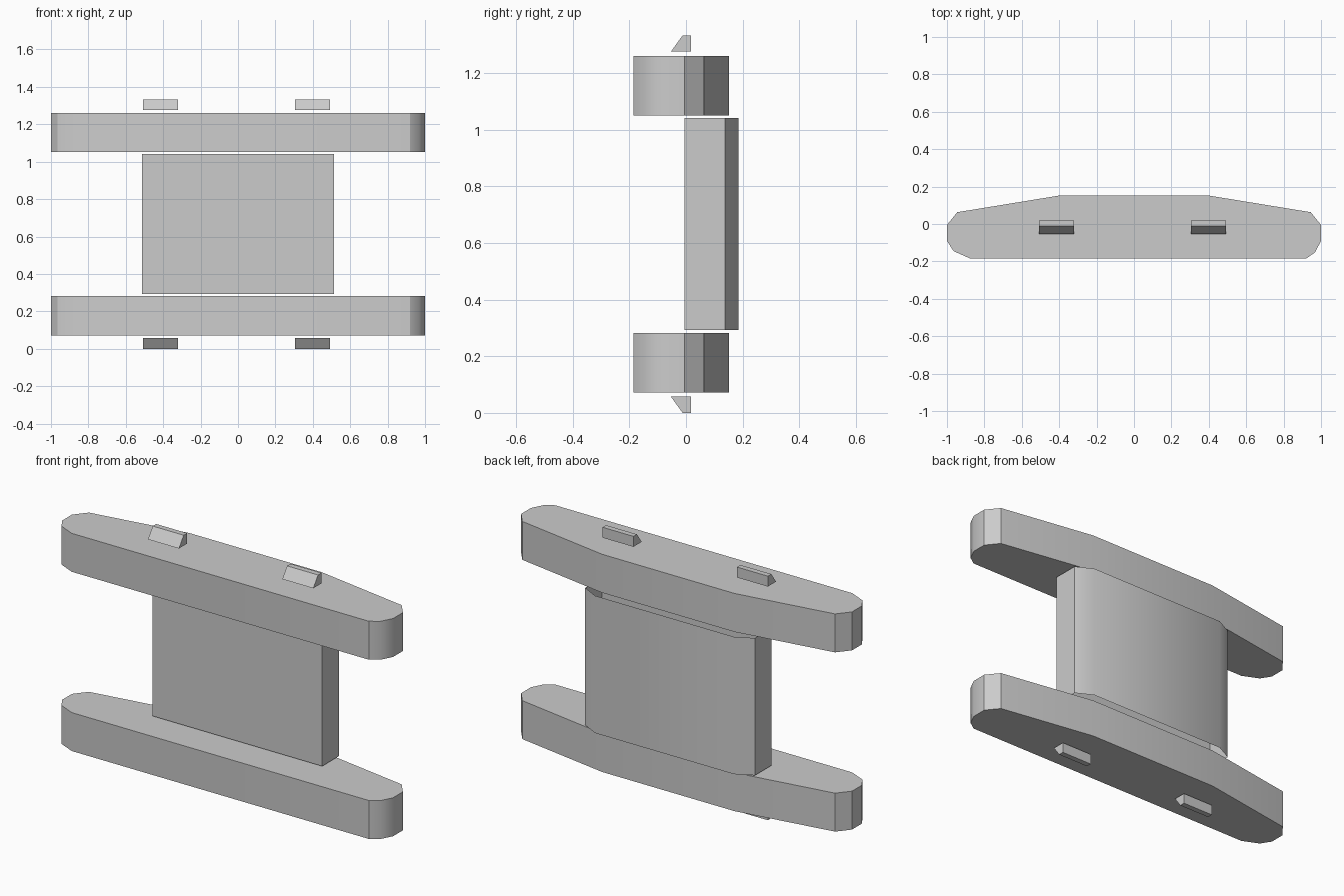
import bpy
import bmesh
import math
from mathutils import Vector

cube = bpy.data.objects.get("Cube")
if cube:
    bpy.data.objects.remove(cube, do_unlink=True)

HEIGHT = 1.333

grey = bpy.data.materials.new("light grey")
grey.use_nodes = True
grey.diffuse_color = (0.6, 0.6, 0.6, 1)
grey.node_tree.nodes["Principled BSDF"].inputs["Base Color"].default_value = (0.6, 0.6, 0.6, 1)


def prism(name, outline, offset, capped=True):
    """Sweep a closed outline along an offset, optionally leaving the ends open."""
    bm = bmesh.new()
    offset = Vector(offset)
    start = [bm.verts.new(p) for p in outline]
    end = [bm.verts.new(Vector(p) + offset) for p in outline]
    count = len(outline)
    for i in range(count):
        j = (i + 1) % count
        bm.faces.new((start[i], start[j], end[j], end[i]))
    if capped:
        bm.faces.new(start[::-1])
        bm.faces.new(end)
    bmesh.ops.recalc_face_normals(bm, faces=bm.faces)
    mesh = bpy.data.meshes.new(name)
    bm.to_mesh(mesh)
    bm.free()
    mesh.materials.append(grey)
    obj = bpy.data.objects.new(name, mesh)
    bpy.context.collection.objects.link(obj)
    bpy.ops.object.select_all(action="DESELECT")
    obj.select_set(True)
    bpy.context.view_layer.objects.active = obj
    bpy.ops.object.shade_smooth_by_angle(angle=math.radians(30))
    return obj


# Long upper and lower bars with tapered backs and rounded front corners
bar = [(-0.875, -0.185), (0.92, -0.185), (0.968, -0.152), (1, -0.09), (1, -0.005),
       (0.945, 0.063), (0.4, 0.152), (-0.4, 0.152), (-0.945, 0.063),
       (-1, -0.005), (-1, -0.09), (-0.965, -0.145)]
for name, z in (("lower_bar", 0.072), ("upper_bar", 1.051)):
    prism(name, [(x, y, z) for x, y in bar], (0, 0, 0.21))

# Middle panel: an open sleeve with chamfered back corners
panel = [(-0.513, -0.006), (0.513, -0.006), (0.513, 0.137), (0.42, 0.185),
         (-0.42, 0.185), (-0.513, 0.137)]
prism("middle_panel", [(x, y, 0.292) for x, y in panel], (0, 0, 0.75), capped=False)

# Small wedge pegs above and below the bars
peg = [(-0.053, 1.276), (0.018, 1.276), (0.018, HEIGHT), (-0.012, HEIGHT)]
for side, x in (("right", -0.507), ("left", 0.305)):
    prism("upper_peg_" + side, [(x, y, z) for y, z in peg], (0.187, 0, 0))
    prism("lower_peg_" + side, [(x, y, HEIGHT - z) for y, z in peg], (0.187, 0, 0))
